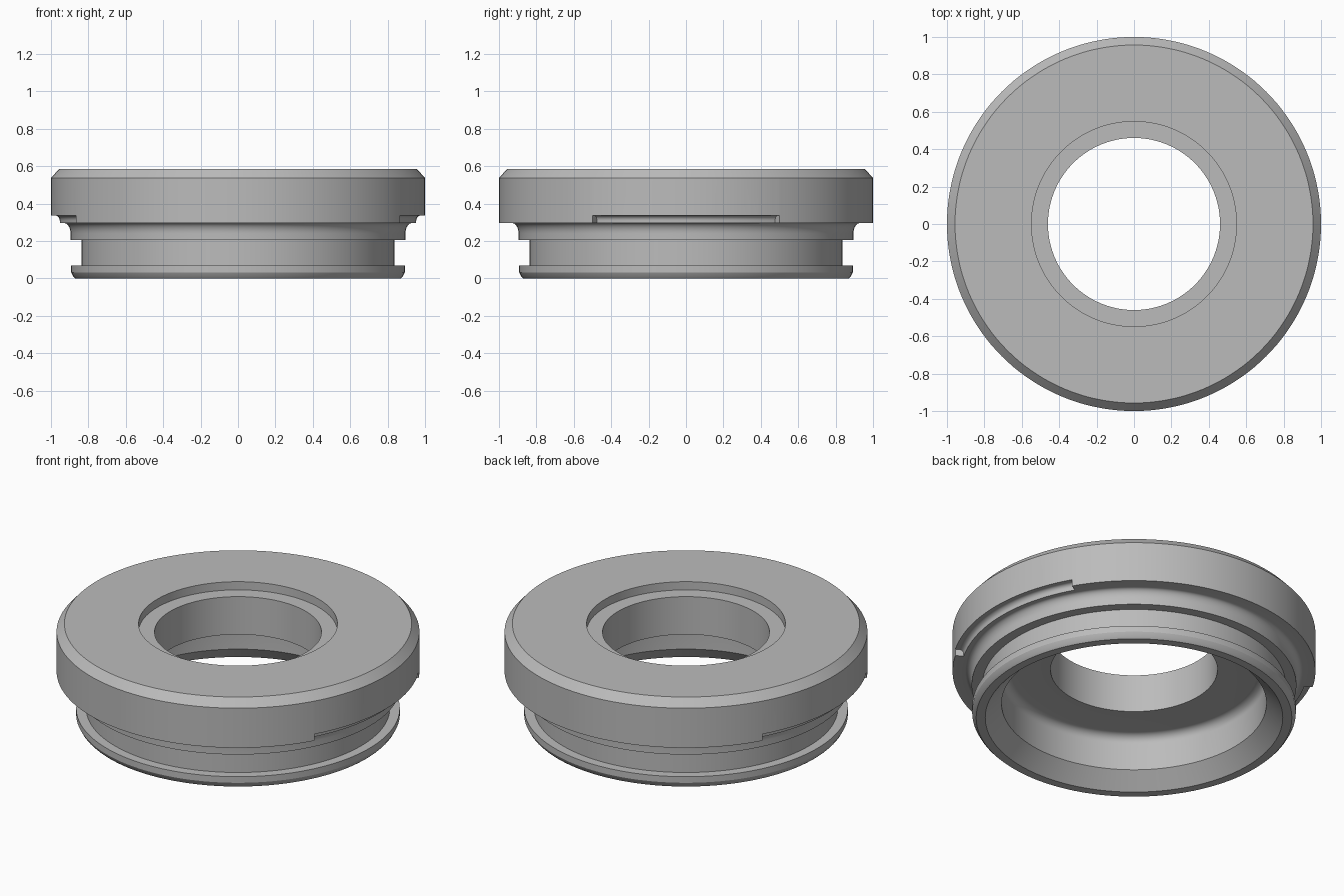
import bpy, bmesh
from math import cos, sin, pi, radians

if "Cube" in bpy.data.objects:
    bpy.data.objects.remove(bpy.data.objects["Cube"], do_unlink=True)

SEGMENTS = 144
STEP = 2 * pi / SEGMENTS

metal = bpy.data.materials.new("satin grey metal")
metal.use_nodes = True
GREY = (0.5, 0.5, 0.5, 1)
metal.diffuse_color = GREY
metal.node_tree.nodes["Principled BSDF"].inputs["Base Color"].default_value = GREY


def arc(cx, cz, rx, rz, start, end, steps=8):
    """Points along an elliptical arc in the profile plane."""
    angles = [radians(start + (end - start) * i / steps) for i in range(steps + 1)]
    return [(cx + rx * cos(a), cz + rz * sin(a)) for a in angles]


def revolve(name, profile, first=0, steps=SEGMENTS):
    """Turn a closed (radius, height) profile about z, with caps if partial."""
    bm = bmesh.new()
    full = steps == SEGMENTS
    rings = []
    for i in range(steps if full else steps + 1):
        a = (first + i) * STEP
        rings.append([bm.verts.new((r * cos(a), r * sin(a), z)) for r, z in profile])
    n = len(profile)
    for i in range(steps):
        p, q = rings[i], rings[(i + 1) % len(rings)]
        for j in range(n):
            k = (j + 1) % n
            bm.faces.new((p[j], q[j], q[k], p[k]))
    if not full:
        bm.faces.new(rings[0])
        bm.faces.new(rings[-1])
    bmesh.ops.recalc_face_normals(bm, faces=bm.faces)
    mesh = bpy.data.meshes.new(name)
    bm.to_mesh(mesh)
    bm.free()
    mesh.materials.append(metal)
    obj = bpy.data.objects.new(name, mesh)
    bpy.context.collection.objects.link(obj)
    return obj


# Flanged ring: lower lip, groove, filleted neck, chamfered flange, bore, cavity
outside = [(0.87, 0), (0.88, 0.01), (0.892, 0.033), (0.892, 0.07),
           (0.837, 0.07), (0.837, 0.206), (0.895, 0.206)]
outside += arc(0.93, 0.24, 0.035, 0.056, 180, 90)
outside += [(1, 0.296), (1, 0.537), (0.957, 0.585)]
inside = [(0.548, 0.585), (0.548, 0.535), (0.46, 0.535), (0.46, 0.305)]
inside += arc(0.68, 0.255, 0.05, 0.05, 90, 0)
inside += [(0.73, 0.09), (0.82, 0)]
ring = revolve("flanged_ring", outside + inside)

# Shallow notches under the flange on both sides
notch = [(0.953, 0.27)] + arc(0.978, 0.31, 0.025, 0.026, 180, 90, 6)
notch += [(1.05, 0.336), (1.05, 0.27)]
bpy.context.view_layer.objects.active = ring
for side, first in (("left", -12), ("right", 60)):
    cutter = revolve(side + "_notch_cutter", notch, first, 24)
    cutter.hide_render = True
    mod = ring.modifiers.new(side + "_notch", "BOOLEAN")
    mod.operation = "DIFFERENCE"
    mod.solver = "EXACT"
    mod.object = cutter
    bpy.ops.object.modifier_apply(modifier=mod.name)
    bpy.data.objects.remove(cutter, do_unlink=True)

bpy.ops.object.select_all(action="DESELECT")
ring.select_set(True)
bpy.ops.object.shade_smooth_by_angle(angle=radians(25))
